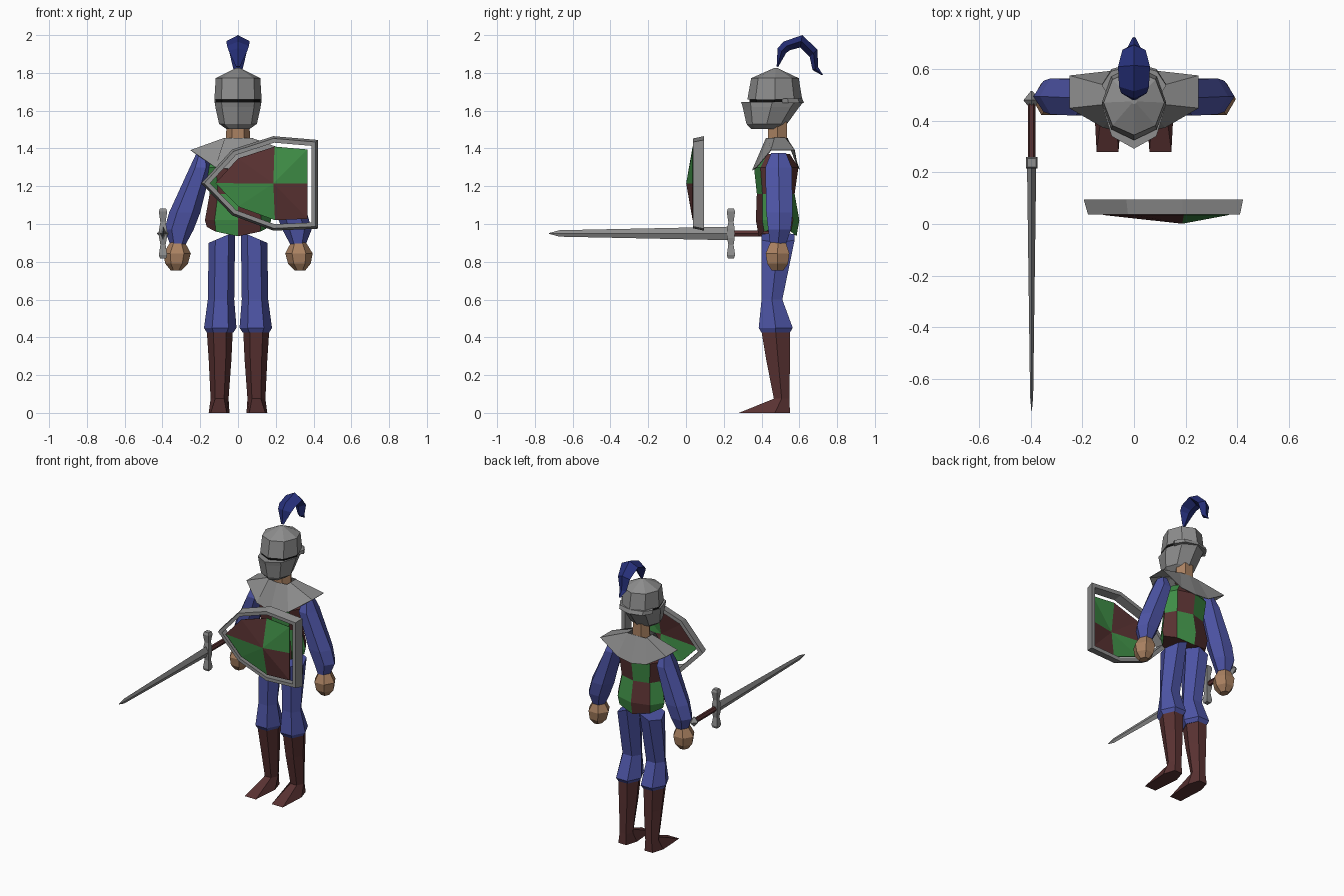
import bpy, bmesh, math
from mathutils import Vector


def material(name, r, g, b):
    m = bpy.data.materials.new(name)
    m.diffuse_color = (r, g, b, 1)
    return m


STEEL = material("steel", 0.27, 0.27, 0.27)
BLUE = material("cloth_blue", 0.075, 0.09, 0.38)
NAVY = material("plume_navy", 0.02, 0.03, 0.2)
RED = material("dark_red", 0.10, 0.032, 0.032)
GREEN = material("green", 0.05, 0.27, 0.062)
SKIN = material("skin", 0.40, 0.22, 0.12)
BLACK = material("black", 0.004, 0.004, 0.004)


def build(name, verts, faces, mats, rule=None, closed=True):
    bm = bmesh.new()
    vs = [bm.verts.new(v) for v in verts]
    for f in faces:
        bm.faces.new([vs[i] for i in f])
    bmesh.ops.recalc_face_normals(bm, faces=bm.faces)
    bm.faces.index_update()
    if rule:
        for f in bm.faces:
            f.material_index = rule(f)
    me = bpy.data.meshes.new(name)
    bm.to_mesh(me)
    bm.free()
    for m in mats:
        me.materials.append(m)
    ob = bpy.data.objects.new(name, me)
    bpy.context.collection.objects.link(ob)
    if not closed:
        mod = ob.modifiers.new("thickness", "SOLIDIFY")
        mod.thickness = 0.004
        mod.offset = 0
    return ob


def ring(n, x0, x1, y0, y1, z):
    """Polygon with corners at +-x that fills the given box."""
    pts = [(math.cos(2 * math.pi * i / n), math.sin(2 * math.pi * i / n)) for i in range(n)]
    top = max(p[1] for p in pts)
    return [((x0 + x1) / 2 + c * (x1 - x0) / 2, (y0 + y1) / 2 + s / top * (y1 - y0) / 2, z) for c, s in pts]


def loft(name, rings, mats, rule=None, side=1, caps=True, closed=True):
    n = len(rings[0])
    verts = [(side * x, y, z) for r in rings for x, y, z in r]
    faces = [(k * n + i, k * n + (i + 1) % n, (k + 1) * n + (i + 1) % n, (k + 1) * n + i)
             for k in range(len(rings) - 1) for i in range(n)]
    if caps:
        faces += [tuple(range(n)), tuple(range(len(verts) - n, len(verts)))]
    return build(name, verts, faces, mats, rule, closed)


def boxes(n, *rows):
    return [ring(n, *r) for r in rows]


# Limbs, mirrored left and right
for s, tag in ((1, "left"), (-1, "right")):
    hip = [(x, y, 0.90 + 0.06 * (0.155 - x) / 0.14) for x, y, z in ring(6, 0.015, 0.155, 0.40, 0.575, 0)]
    loft("trouser_" + tag, [hip] + boxes(
        6, (0.02, 0.16, 0.40, 0.51, 0.60), (0.008, 0.18, 0.385, 0.565, 0.45),
        (0.025, 0.165, 0.40, 0.55, 0.425)), [BLUE], side=s)
    sole = [(0.155, 0.47), (0.13, 0.55), (0.07, 0.55), (0.045, 0.47), (0.06, 0.28), (0.145, 0.28)]
    loft("boot_" + tag, boxes(
        6, (0.028, 0.165, 0.40, 0.55, 0.43), (0.035, 0.155, 0.425, 0.55, 0.28),
        (0.05, 0.145, 0.465, 0.548, 0.075)) + [[(x, y, 0.0) for x, y in sole]], [RED], side=s)
    loft("arm_" + tag, boxes(
        6, (0.16, 0.22, 0.45, 0.53, 1.375), (0.14, 0.255, 0.42, 0.56, 1.30),
        (0.20, 0.365, 0.425, 0.565, 1.06), (0.235, 0.39, 0.435, 0.555, 0.97),
        (0.275, 0.36, 0.445, 0.53, 0.895)), [BLUE], side=s)
    loft("hand_" + tag, boxes(
        6, (0.285, 0.355, 0.45, 0.525, 0.91), (0.25, 0.395, 0.422, 0.547, 0.845),
        (0.265, 0.385, 0.43, 0.54, 0.79), (0.30, 0.355, 0.455, 0.515, 0.753)), [SKIN], side=s)

# Checkered tunic: eight columns, colour flips every column and at the waist
tunic = boxes(8, (-0.10, 0.10, 0.41, 0.55, 1.37), (-0.165, 0.165, 0.36, 0.595, 1.30),
              (-0.15, 0.15, 0.375, 0.575, 1.16), (-0.175, 0.175, 0.37, 0.60, 1.02))
tunic.append([(x, y, 0.935 + 1.8 * x * x) for x, y, z in ring(8, -0.165, 0.165, 0.385, 0.585, 0)])


def checker(f):
    c = f.calc_center_median()
    col = int(math.atan2(c.y - 0.48, c.x) % (2 * math.pi) / (math.pi / 4))
    if abs(f.normal.z) > 0.95:
        return 0
    return (col + (c.z > 1.16)) % 2


loft("tunic", tunic, [RED, GREEN], checker)

# Steel collar draped over the shoulders, arched above the arms
edge = [(0.25, 0.45, 1.39), (0.25, 0.575, 1.39), (0.11, 0.59, 1.305), (0, 0.6, 1.29)]
edge += [(-x, y, z) for x, y, z in edge[2::-1]]
edge += [(-0.12, 0.375, 1.30), (0, 0.352, 1.285), (0.12, 0.375, 1.30)]
neck_line = [((0.07 if x > 0 else -0.07) * min(1, abs(x) / 0.1), 0.485 + (y - 0.485) * 0.45, 1.455)
             for x, y, z in edge]
loft("collar", [neck_line, edge], [STEEL], caps=False, closed=False)
loft("neck", boxes(6, (-0.06, 0.06, 0.435, 0.535, 1.54), (-0.065, 0.065, 0.435, 0.535, 1.43)), [SKIN])

# Helmet: dome, dark eye slit, visor that juts forward
loft("helmet_dome", boxes(
    8, (-0.012, 0.012, 0.465, 0.485, 1.825), (-0.118, 0.118, 0.345, 0.597, 1.772),
    (-0.125, 0.125, 0.325, 0.615, 1.66)), [STEEL])
loft("eye_slit", boxes(8, (-0.118, 0.118, 0.335, 0.60, 1.663), (-0.118, 0.118, 0.335, 0.60, 1.642)), [BLACK])
loft("helmet_visor", boxes(
    8, (-0.123, 0.123, 0.292, 0.622, 1.645), (-0.12, 0.12, 0.30, 0.60, 1.62),
    (-0.10, 0.10, 0.32, 0.535, 1.53), (-0.06, 0.06, 0.345, 0.50, 1.502)), [STEEL])
loft("helmet_back", [[(x, y, z) for x, y, z in r] for r in boxes(
    8, (-0.125, 0.125, 0.46, 0.615, 1.665), (-0.124, 0.124, 0.46, 0.625, 1.64))], [STEEL])

# Plume: diamond section following an arc (outer y,z / inner y,z / half width)
plume = []
for yo, zo, yi, zi, w in ((0.48, 1.835, 0.487, 1.83, 0.01), (0.485, 1.93, 0.53, 1.905, 0.05),
                          (0.515, 1.965, 0.55, 1.92, 0.058), (0.615, 2.0, 0.605, 1.935, 0.062),
                          (0.695, 1.925, 0.655, 1.885, 0.045), (0.70, 1.83, 0.67, 1.815, 0.025),
                          (0.725, 1.79, 0.72, 1.787, 0.006)):
    m = ((yo + yi) / 2, (zo + zi) / 2)
    plume.append([(0, yo, zo), (w, *m), (0, yi, zi), (-w, *m)])
loft("plume", plume, [NAVY])

# Sword pointing forward in the right hand
SX, SZ = -0.397, 0.95


def along_y(n, rows):
    return [[(SX + c, y, SZ + d) for c, d, _ in ring(n, -hx, hx, -hz, hz, 0)] for y, hx, hz in rows]


loft("blade", along_y(4, [(0.24, 0.018, 0.036), (-0.67, 0.006, 0.017), (-0.725, 0.001, 0.002)]), [STEEL])
loft("grip", along_y(6, [(0.25, 0.015, 0.016), (0.47, 0.015, 0.016)]), [RED])
loft("pommel", along_y(4, [(0.455, 0.012, 0.012), (0.48, 0.032, 0.036), (0.515, 0.004, 0.004)]), [STEEL])
loft("guard", [[(SX + sx * w, 0.238 + sy * w, SZ + z) for sx, sy in ((1, 1), (-1, 1), (-1, -1), (1, -1))]
               for z, w in ((-0.132, 0.016), (-0.115, 0.022), (-0.06, 0.014), (-0.025, 0.02), (0.025, 0.02),
                            (0.06, 0.014), (0.115, 0.022), (0.132, 0.016))], [STEEL])

# Shield: quartered, bulging panel inside a sloped steel rim
CX, CZ = 0.187, 1.215
outline = [(0.423, 1.445), (0.187, 1.465), (-0.03, 1.395), (-0.195, 1.215),
           (-0.03, 1.045), (0.187, 0.965), (0.423, 0.975)]


def inset(d):
    """Move every edge of the outline inwards by d."""
    res, n = [], len(outline)
    for i in range(n):
        a, b, c = (Vector(outline[(i + k) % n]) for k in (-1, 0, 1))
        n1 = Vector((-(b - a).y, (b - a).x)).normalized()
        n2 = Vector((-(c - b).y, (c - b).x)).normalized()
        res.append(b + (n1 + n2) * d / (1 + n1.dot(n2)))
    return res


def layer(d, y):
    return [(p.x, y, p.y) for p in inset(d)]


loft("shield_rim", [layer(0, 0.095), layer(0.012, 0.037), layer(0.034, 0.037), layer(0.026, 0.095),
                    layer(0, 0.095)], [STEEL], caps=False)
border = layer(0.055, 0.037)
border.insert(0, (border[0][0], 0.037, CZ))
panel = border + [(CX, 0.003, CZ)]
quarter = lambda f: int((f.calc_center_median().x > CX) == (f.calc_center_median().z > CZ))
build("shield_panel", panel, [(i, (i + 1) % 8, 8) for i in range(8)], [RED, GREEN], quarter, closed=False)
